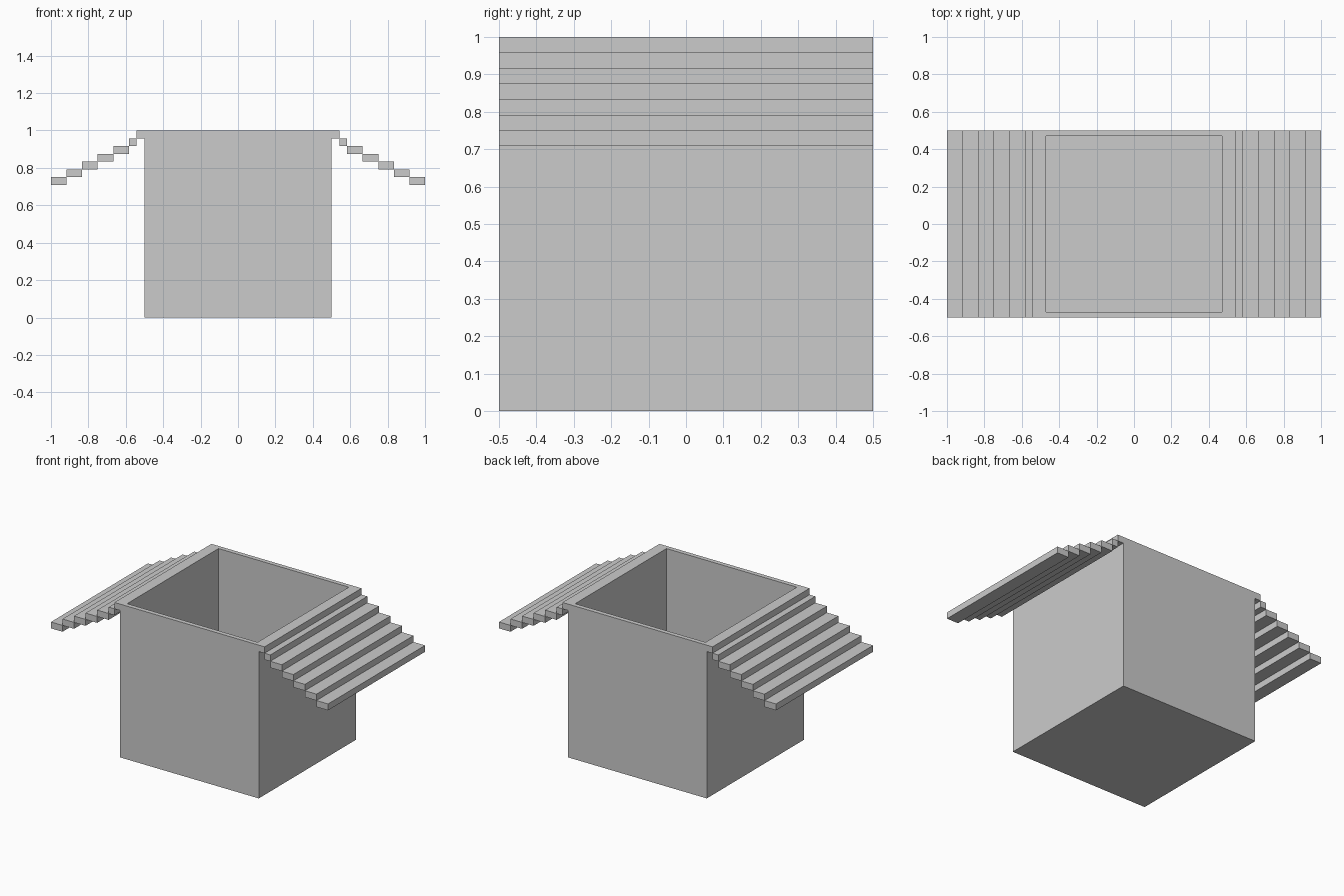
import bpy, bmesh
from mathutils import Matrix, Vector

if "Cube" in bpy.data.objects:
    bpy.data.objects.remove(bpy.data.objects["Cube"])

U = 1 / 24  # board thickness


def add_box(bm, lo, hi):
    lo, hi = Vector(lo), Vector(hi)
    m = Matrix.Translation((lo + hi) / 2) @ Matrix.Diagonal((*(hi - lo), 1))
    return bmesh.ops.create_cube(bm, size=1, matrix=m)["verts"]


def finish(bm, name):
    bmesh.ops.recalc_face_normals(bm, faces=bm.faces[:])
    mesh = bpy.data.meshes.new(name)
    bm.to_mesh(mesh)
    bm.free()
    ob = bpy.data.objects.new(name, mesh)
    bpy.context.collection.objects.link(ob)
    return ob


# Open box: inset the top face and push it down to form the cavity
bm = bmesh.new()
add_box(bm, (-0.5, -0.5, 0), (0.5, 0.5, 1))
bm.faces.ensure_lookup_table()
top = max(bm.faces, key=lambda f: f.calc_center_median().z)
bmesh.ops.inset_region(bm, faces=[top], thickness=U)
inner = bmesh.ops.extrude_discrete_faces(bm, faces=[top])["faces"][0]
bmesh.ops.translate(bm, verts=inner.verts[:], vec=(0, 0, -(1 - U)))
finish(bm, "open_box")

# Stepped flap: each strip sits one board lower than the last
edges = [12, 13, 14, 16, 18, 20, 22, 24]
bm = bmesh.new()
for i, (a, b) in enumerate(zip(edges, edges[1:])):
    add_box(bm, (a * U, -0.5, 1 - (i + 1) * U), (b * U, 0.5, 1 - i * U))
flaps = finish(bm, "side_flaps")
mirror = flaps.modifiers.new("mirror", 'MIRROR')
mirror.use_axis = (True, False, False)
mirror.use_mirror_merge = False
